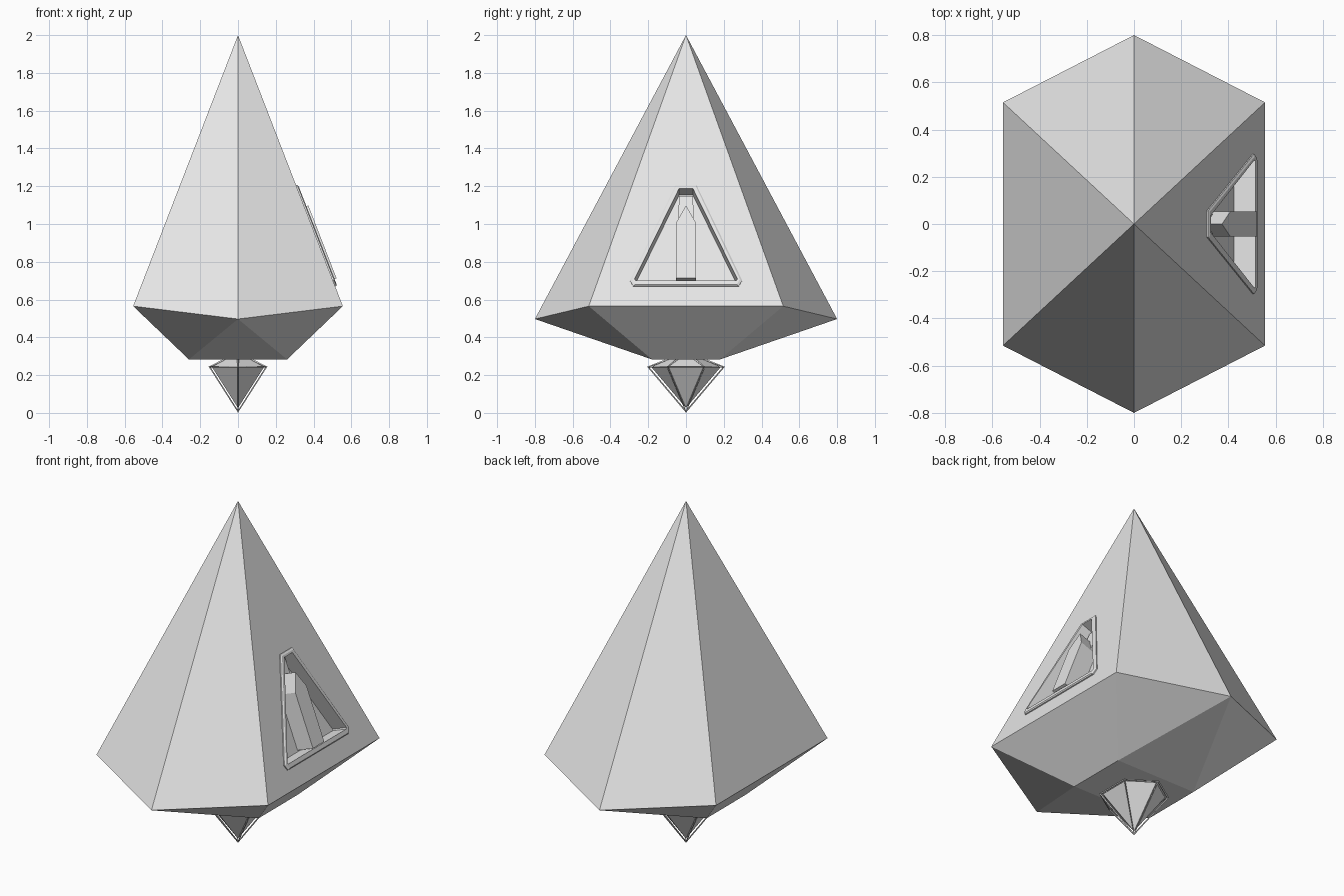
import bpy, bmesh, math
from mathutils import Vector, Matrix

if "Cube" in bpy.data.objects:
    bpy.data.objects.remove(bpy.data.objects["Cube"])

grey = bpy.data.materials.new("light_grey")
grey.diffuse_color = (0.8, 0.8, 0.8, 1)
grey.use_nodes = True
grey.node_tree.nodes["Principled BSDF"].inputs["Base Color"].default_value = grey.diffuse_color


def make(name, verts, faces=None):
    """Flat-shaded mesh; without faces, the convex hull of the points."""
    bm = bmesh.new()
    vs = [bm.verts.new(v) for v in verts]
    if faces is None:
        bmesh.ops.convex_hull(bm, input=vs)
        bmesh.ops.dissolve_limit(bm, angle_limit=0.01, verts=bm.verts[:], edges=bm.edges[:])
    else:
        for f in faces:
            bm.faces.new([vs[i] for i in f])
    bmesh.ops.recalc_face_normals(bm, faces=bm.faces[:])
    me = bpy.data.meshes.new(name)
    bm.to_mesh(me)
    bm.free()
    me.materials.append(grey)
    ob = bpy.data.objects.new(name, me)
    bpy.context.collection.objects.link(ob)
    return ob


# Main hull: six-sided spire over a tapering keel with a rectangular base
W, RZ, APEX = 0.555, 0.565, 2.0
ring = [(W, -.515, RZ), (W, .515, RZ), (0, .8, .497),
        (-W, .515, RZ), (-W, -.515, RZ), (0, -.8, .497)]
base = [(.26, -.18, .283), (.26, .18, .283), (-.26, .18, .283), (-.26, -.18, .283)]
faces = [(i, (i + 1) % 6, 12) for i in range(6)]
faces += [(0, 1, 7, 6), (1, 2, 7), (2, 8, 7), (2, 3, 8), (3, 4, 9, 8),
          (4, 5, 9), (5, 6, 9), (5, 0, 6), (6, 7, 8, 9)]
hull = make("hull", ring + base + [(0, 0, 0)] * 2 + [(0, 0, APEX)], faces)
bm = bmesh.new()
bm.from_mesh(hull.data)
bmesh.ops.delete(bm, geom=[v for v in bm.verts if not v.link_faces], context='VERTS')
bm.to_mesh(hull.data)
bm.free()

# Points on the sloping right-hand side, given as y, z and a height off the surface
normal = Vector((APEX - RZ, 0, W)).normalized()


def on_side(y, z, off):
    return Vector((W * (APEX - z) / (APEX - RZ), y, z)) + normal * off


def mirrored(half):
    return half + [(-y, z) for y, z in reversed(half)]


def prism(name, outline, low, high):
    return make(name, [on_side(y, z, h) for h in (low, high) for y, z in outline])


outer = mirrored([(.055, 1.205), (.297, .7), (.28, .67)])
inner = mirrored([(.037, 1.183), (.272, .705), (.268, .698)])

# Hangar recess cut into the side
cutter = prism("recess_cutter", inner, -.085, .05)
cutter.hide_render = True
cutter.hide_set(True)
cut = hull.modifiers.new("recess", 'BOOLEAN')
cut.operation = 'DIFFERENCE'
cut.solver = 'EXACT'
cut.object = cutter

# Raised frame around the recess, with a sloping outer bevel
mid = [(y * .96, .85 + (z - .85) * .97) for y, z in outer]
loops = [(outer, -.002), (outer, .006), (mid, .011), (inner, .011), (inner, -.002)]
n = len(outer)
verts = [on_side(y, z, h) for loop, h in loops for y, z in loop]
quads = [(k * n + i, k * n + (i + 1) % n, (k + 1) % 5 * n + (i + 1) % n, (k + 1) % 5 * n + i)
         for k in range(5) for i in range(n)]
make("recess_frame", verts, quads)

# Pointed pier standing in the recess, and the spine behind it
prism("pier", [(.052, .705), (.052, 1.0), (0, 1.09), (-.052, 1.0), (-.052, .705)], -.086, .022)
prism("pier_spine", [(.045, .9), (.037, 1.165), (-.037, 1.165), (-.045, .9)], -.086, -.05)

# Hanging gem: six-sided point with a shallow crown
def gem_points(s):
    girdle = [(.15, -.1), (.15, .1), (0, .2), (-.15, .1), (-.15, -.1), (0, -.2)]
    top = .243
    return ([(0, 0, top - .236 * s)] + [(x * s, y * s, top) for x, y in girdle]
            + [(x * .45, y * .45, .284) for x, y in girdle])


sides = [(0, 1 + i, 1 + (i + 1) % 6) for i in range(6)]
crown = [(1 + i, 7 + i, 7 + (i + 1) % 6, 1 + (i + 1) % 6) for i in range(6)]
make("gem", gem_points(.92), sides + crown + [tuple(range(7, 13))])

# Thin cage of struts along the gem edges
cage = make("gem_cage", gem_points(1.0), sides + crown + [tuple(range(7, 13))])
wire = cage.modifiers.new("struts", 'WIREFRAME')
wire.thickness = .012
wire.use_even_offset = False
